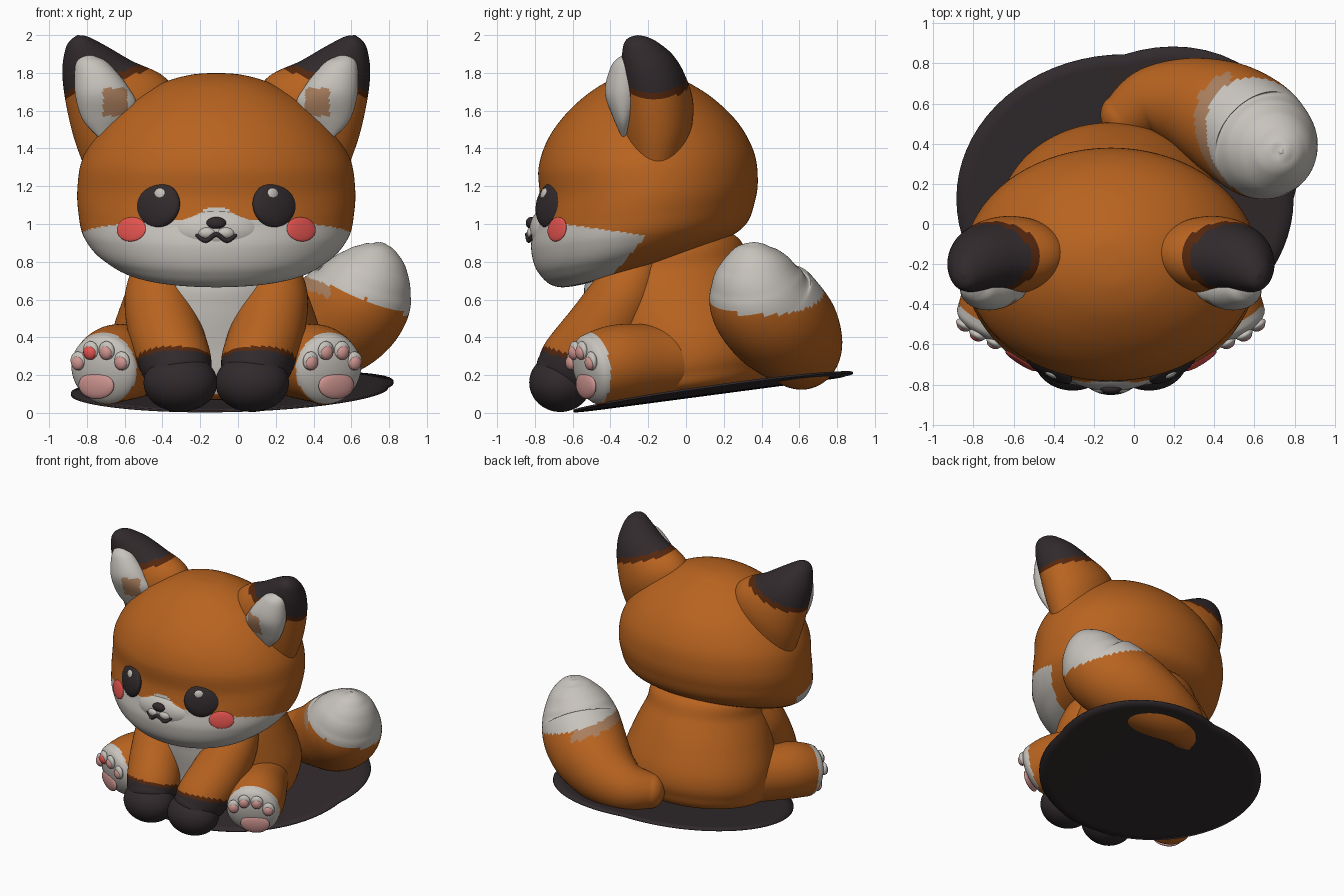
import bpy, bmesh, math
from mathutils import Vector, Matrix
from mathutils.bvhtree import BVHTree

if "Cube" in bpy.data.objects:
    bpy.data.objects.remove(bpy.data.objects["Cube"], do_unlink=True)

MID = -0.115          # x of the animal's plane of symmetry
FRONT = Vector((0, -1, 0))


def material(name, rgb):
    m = bpy.data.materials.new(name)
    m.use_nodes = True
    m.diffuse_color = (*rgb, 1)
    m.node_tree.nodes["Principled BSDF"].inputs["Base Color"].default_value = (*rgb, 1)
    return m


ORANGE = material("orange fur", (0.48, 0.125, 0.014))
WHITE = material("white fur", (0.57, 0.54, 0.50))
DARK = material("charcoal", (0.031, 0.023, 0.025))
BROWN = material("brown fur edge", (0.09, 0.02, 0.004))
TAN = material("tan fur", (0.40, 0.21, 0.11))
PINK = material("pink pads", (0.62, 0.30, 0.28))
RED = material("blush red", (0.78, 0.09, 0.08))


def finish(bm, name, paint, side=1):
    """Paint faces, move to world space, make the object; returns a local surface tree."""
    bmesh.ops.remove_doubles(bm, verts=bm.verts, dist=1e-4)
    bmesh.ops.recalc_face_normals(bm, faces=bm.faces)
    tree = BVHTree.FromBMesh(bm)
    slots = []
    for f in bm.faces:
        m = paint(f.calc_center_median()) if callable(paint) else paint
        if m not in slots:
            slots.append(m)
        f.material_index = slots.index(m)
        f.smooth = True
    for v in bm.verts:
        v.co.x = MID + side * v.co.x
    bmesh.ops.recalc_face_normals(bm, faces=bm.faces)
    mesh = bpy.data.meshes.new(name)
    bm.to_mesh(mesh)
    bm.free()
    for m in slots:
        mesh.materials.append(m)
    obj = bpy.data.objects.new(name, mesh)
    bpy.context.collection.objects.link(obj)
    return tree


def smooth(rows, n):
    """Catmull-Rom through rows of numbers."""
    ext = [rows[0]] + rows + [rows[-1]]
    out = []
    for a, b, c, d in zip(ext, ext[1:], ext[2:], ext[3:]):
        for k in range(n):
            t = k / n
            out.append([0.5 * (2*q + (r-p)*t + (2*p - 5*q + 4*r - s)*t*t + (3*q - p - 3*r + s)*t**3)
                        for p, q, r, s in zip(a, b, c, d)])
    return out + [list(rows[-1])]


def skin(rings, seg):
    """Bridge elliptical rings given as (centre, half axis, half axis)."""
    bm = bmesh.new()
    angles = [math.tau * i / seg for i in range(seg)]
    rows = [[bm.verts.new(c + u * math.cos(a) + v * math.sin(a)) for a in angles] for c, u, v in rings]
    for lo, hi in zip(rows, rows[1:]):
        for i in range(seg):
            j = (i + 1) % seg
            bm.faces.new((lo[i], lo[j], hi[j], hi[i]))
    return bm


def profile_rings(rows, n):
    """Rows: front y, front z, back y, back z, half width."""
    return [(Vector((0, (a+c)/2, (b+d)/2)), Vector((0, (c-a)/2, (d-b)/2)), Vector((w, 0, 0)))
            for a, b, c, d, w in smooth(rows, n)]


def ear_rings(rows, n):
    """Rows: inner x, inner z, outer x, outer z, y, half depth."""
    return [(Vector(((a+c)/2, y, (b+d)/2)), Vector(((c-a)/2, 0, (d-b)/2)), Vector((0, w, 0)))
            for a, b, c, d, y, w in smooth(rows, n)]


def tube(name, rows, paint, side=1, caps=(1, 1), seg=48, n=10):
    """Round limb along x, y, z, radius rows, with domed ends."""
    pts = smooth(rows, n)
    cen = [Vector(p[:3]) for p in pts]
    rad = [p[3] for p in pts]
    tan = [(cen[min(i+1, len(cen)-1)] - cen[max(i-1, 0)]).normalized() for i in range(len(cen))]
    arc = [math.pi / 2 * k / 10 for k in range(1, 11)]
    start = [(cen[0] - tan[0]*rad[0]*caps[0]*math.sin(a), tan[0], rad[0]*math.cos(a)) for a in reversed(arc)]
    end = [(cen[-1] + tan[-1]*rad[-1]*caps[1]*math.sin(a), tan[-1], rad[-1]*math.cos(a)) for a in arc]
    rings = []
    u = tan[0].orthogonal()
    for c, t, r in start + list(zip(cen, tan, rad)) + end:
        u = (u - t * u.dot(t)).normalized()
        rings.append((c, u * r, t.cross(u) * r))
    return finish(skin(rings, seg), name, paint, side)


def blob(name, c, size, paint, side=1, out=FRONT, seg=36):
    """Ellipsoid: half width, half height, half depth along the outward direction."""
    m = (Matrix.Translation(c) @ Vector(out).to_track_quat('Z', 'Y').to_matrix().to_4x4()
         @ Matrix.Diagonal((*size, 1)))
    bm = bmesh.new()
    bmesh.ops.create_uvsphere(bm, u_segments=seg, v_segments=seg * 2 // 3, radius=1, matrix=m)
    return finish(bm, name, paint, side)


def front_hit(tree, x, z):
    loc, nor, _, _ = tree.ray_cast(Vector((x, -3, z)), Vector((0, 1, 0)))
    return loc, (nor if nor.y < 0 else -nor)


# Head with white lower face
def face_paint(p):
    top = 0.94 + 0.14 * (-0.22 - p.y) + 0.075 * math.exp(-(p.x / 0.11) ** 2)
    return WHITE if p.z < top and p.y < -0.21 - 0.85 * (0.94 - p.z) else ORANGE


head_rows = [(-0.38, 0.72, -0.38, 0.72, 0), (-0.66, 0.665, -0.1, 0.80, 0.41),
             (-0.78, 0.74, 0.15, 0.89, 0.60), (-0.82, 0.87, 0.31, 0.99, 0.70),
             (-0.80, 1.00, 0.365, 1.12, 0.73), (-0.775, 1.14, 0.38, 1.24, 0.735),
             (-0.78, 1.30, 0.36, 1.38, 0.71), (-0.725, 1.46, 0.28, 1.53, 0.62),
             (-0.61, 1.61, 0.15, 1.66, 0.48), (-0.46, 1.73, 0.01, 1.75, 0.30),
             (-0.32, 1.788, -0.09, 1.79, 0.14), (-0.2, 1.80, -0.2, 1.80, 0)]
head = finish(skin(profile_rings(head_rows, 14), 200), "head", face_paint)

# Muzzle, nose and mouth
blob("muzzle", (0, -0.715, 0.965), (0.25, 0.13, 0.115), face_paint, seg=108)
blob("nose", (0, -0.82, 1.005), (0.052, 0.032, 0.028), DARK)
tube("mouth", [(-0.1, -0.81, 0.94, 0.012), (-0.055, -0.832, 0.912, 0.012), (0, -0.84, 0.945, 0.012),
               (0.055, -0.832, 0.912, 0.012), (0.1, -0.81, 0.94, 0.012)], DARK, seg=12)


# Body with white chest
def chest_paint(p):
    return WHITE if p.y < -0.25 and p.z > 0.1 and abs(p.x) < 0.06 + 0.4 * (p.z - 0.2) else ORANGE


body_rows = [(0.03, 0.11, 0.03, 0.11, 0), (-0.38, 0.07, 0.40, 0.16, 0.45), (-0.47, 0.16, 0.49, 0.28, 0.55),
             (-0.50, 0.35, 0.50, 0.42, 0.56), (-0.53, 0.55, 0.43, 0.62, 0.50),
             (-0.53, 0.70, 0.34, 0.80, 0.43), (-0.42, 0.85, 0.24, 0.95, 0.36), (-0.1, 1.0, -0.1, 1.0, 0)]
finish(skin(profile_rings(body_rows, 10), 120), "body", chest_paint)


def ear_paint(p):
    h = p.z - 1.70 - 0.35 * (0.81 - p.x)
    return DARK if h > 0 else BROWN if h > -0.04 else ORANGE


def inner_ear_paint(p):
    return TAN if 1.57 < p.z < 1.72 and 0.47 < p.x < 0.60 else WHITE


def paw_paint(p):
    h = p.z - 0.24 + 0.35 * (p.y + 0.5)
    return DARK if h < 0 else BROWN if h < 0.025 else ORANGE


SOLE = Vector((0.45, -0.86, -0.10)).normalized()


def foot_paint(p):
    return WHITE if (p - Vector((0.585, -0.5, 0.22))).dot(SOLE) > -0.01 else ORANGE


ear_rows = [(0.15, 1.55, 0.69, 1.28, -0.16, 0.17), (0.26, 1.765, 0.755, 1.46, -0.155, 0.195),
            (0.45, 1.865, 0.80, 1.66, -0.17, 0.17), (0.57, 1.935, 0.815, 1.81, -0.20, 0.14),
            (0.65, 1.978, 0.80, 1.92, -0.235, 0.095), (0.69, 1.995, 0.775, 1.97, -0.25, 0.055),
            (0.735, 2.0, 0.735, 2.0, -0.255, 0)]
inner_rows = [(0.60, 1.44, 0.60, 1.44, -0.33, 0), (0.43, 1.61, 0.70, 1.54, -0.33, 0.06),
              (0.47, 1.73, 0.745, 1.67, -0.33, 0.10), (0.57, 1.85, 0.75, 1.80, -0.325, 0.075),
              (0.63, 1.885, 0.735, 1.87, -0.315, 0.045), (0.68, 1.91, 0.68, 1.91, -0.30, 0)]

for side, tag in ((1, "left"), (-1, "right")):
    # Ears
    finish(skin(ear_rings(ear_rows, 10), 80), tag + "_ear", ear_paint, side)
    finish(skin(ear_rings(inner_rows, 10), 72), tag + "_inner_ear", inner_ear_paint, side)

    # Eyes, glints, cheeks and lip
    loc, nor = front_hit(head, 0.315, 1.1)
    nor = (nor + Vector((0.2, 0, 0))).normalized()
    eye = loc - nor * 0.01
    blob(tag + "_eye", eye, (0.134, 0.122, 0.045), DARK, side, nor)
    blob(tag + "_eye_glint", eye + Vector((-0.03, 0, 0.055)) + nor * 0.038,
         (0.034, 0.031, 0.014), WHITE, side, nor)
    loc, nor = front_hit(head, 0.45, 0.972)
    blob(tag + "_cheek", loc, (0.09, 0.065, 0.014), RED, side, nor)
    blob(tag + "_lip", (0.047, -0.808, 0.952), (0.05, 0.035, 0.035), WHITE, side)

    # Front legs and paws
    tube(tag + "_front_leg", [(0.30, -0.25, 0.78, 0.13), (0.31, -0.33, 0.62, 0.175),
                              (0.27, -0.45, 0.43, 0.195), (0.215, -0.585, 0.27, 0.19),
                              (0.195, -0.64, 0.20, 0.17)], paw_paint, side, (1, 0.6), 64)
    blob(tag + "_front_paw", (0.19, -0.665, 0.16), (0.195, 0.155, 0.165), paw_paint, side, seg=48)

    # Hind legs with padded soles
    leg = tube(tag + "_hind_leg", [(0.34, 0.02, 0.29, 0.18), (0.43, -0.17, 0.275, 0.195),
                                   (0.53, -0.36, 0.262, 0.205), (0.59, -0.49, 0.23, 0.19)],
               foot_paint, side, (1, 0.42), 72)
    loc, _ = front_hit(leg, 0.635, 0.145)
    blob(tag + "_sole_pad", loc, (0.105, 0.072, 0.025), PINK, side, SOLE)
    for i, (x, z) in enumerate(((0.50, 0.275), (0.58, 0.33), (0.665, 0.33), (0.73, 0.275))):
        loc, _ = front_hit(leg, x, z)
        blob(f"{tag}_toe_{i + 1}", loc, (0.045, 0.05, 0.024), WHITE, side, SOLE, 24)
        blob(f"{tag}_toe_pad_{i + 1}", loc + SOLE * 0.01 - Vector((0, 0, 0.01)), (0.036, 0.038, 0.024),
             RED if (side, i) == (-1, 2) else PINK, side, SOLE, 24)


# Tail sweeping round the left side, white at the end
def tail_paint(p):
    h = p.z + 0.38 * (p.x + MID)
    return WHITE if h > 0.86 else TAN if h > 0.79 and p.x < 0.60 else ORANGE


tube("tail", [(0.06, 0.52, 0.28, 0.13), (0.20, 0.60, 0.30, 0.18), (0.37, 0.60, 0.35, 0.23),
              (0.54, 0.545, 0.43, 0.275), (0.67, 0.47, 0.51, 0.29), (0.755, 0.40, 0.60, 0.28),
              (0.80, 0.375, 0.70, 0.245), (0.83, 0.365, 0.79, 0.19), (0.845, 0.36, 0.855, 0.125),
              (0.85, 0.36, 0.892, 0.06), (0.85, 0.36, 0.902, 0.01)], tail_paint, 1, (0.8, 0.3), 96, 8)

# Thin tilted mat under the animal, fuller below the tail
bm = skin([(Vector((0.07, 0.125, 0)), Vector((0.84 * k / 12, 0, 0)), Vector((0, 0.72 * k / 12, 0)))
           for k in range(13)], 72)
for v in bm.verts:
    dx, dy = v.co.x - 0.07, v.co.y - 0.125
    if dx > 0 and dy > 0:
        grow = 1 + 0.16 * math.sin(2 * math.atan2(dy, dx))
        v.co.x, v.co.y = 0.07 + dx * grow, 0.125 + dy * grow
    v.co.z = 0.087 + 0.132 * v.co.y + 0.02 * v.co.x + 0.02 * v.co.x ** 2
finish(bm, "ground_mat", DARK)
thick = bpy.data.objects["ground_mat"].modifiers.new("thickness", 'SOLIDIFY')
thick.thickness = 0.012
thick.offset = 0
